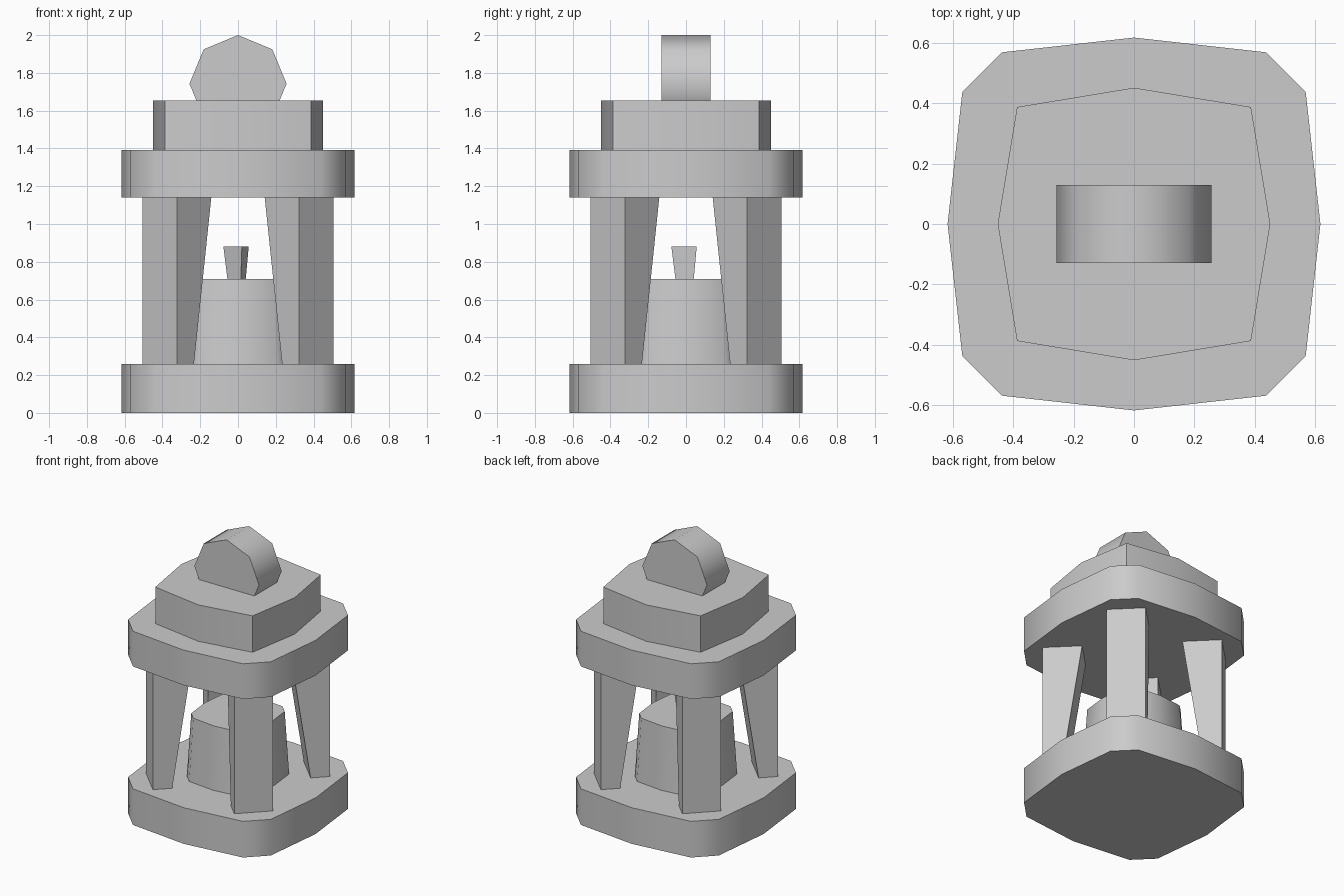
import bpy, bmesh
from math import sin, cos, radians, pi
from mathutils import Matrix

if "Cube" in bpy.data.objects:
    bpy.data.objects.remove(bpy.data.objects["Cube"])


def loft(name, lower, upper, smooth=None):
    """Closed solid between two matching rings of 3D points."""
    bm = bmesh.new()
    a = [bm.verts.new(p) for p in lower]
    b = [bm.verts.new(p) for p in upper]
    n = len(a)
    bm.faces.new(a[::-1])
    bm.faces.new(b)
    for i in range(n):
        j = (i + 1) % n
        bm.faces.new((a[i], a[j], b[j], b[i]))
    bmesh.ops.recalc_face_normals(bm, faces=bm.faces)
    me = bpy.data.meshes.new(name)
    bm.to_mesh(me)
    bm.free()
    ob = bpy.data.objects.new(name, me)
    bpy.context.collection.objects.link(ob)
    if smooth:
        bpy.ops.object.select_all(action='DESELECT')
        ob.select_set(True)
        bpy.context.view_layer.objects.active = ob
        bpy.ops.object.shade_smooth_by_angle(angle=radians(smooth))
    return ob


def ring(quarter, z, s=1.0):
    """Repeat a quarter outline four times around z."""
    pts = []
    for q in range(4):
        c, d = round(cos(q * pi / 2)), round(sin(q * pi / 2))
        pts += [((x * c - y * d) * s, (x * d + y * c) * s, z) for x, y in quarter]
    return pts


def poly(n, r, z, start):
    return [(r * cos(start + 2 * pi * i / n), r * sin(start + 2 * pi * i / n), z)
            for i in range(n)]


PLATE = [(0.617, 0), (0.568, 0.438), (0.438, 0.568)]
CAP = [(0.451, 0), (0.387, 0.387)]
Z_FLOOR, Z_EAVE, Z_ROOF, Z_CAP = 0.26, 1.14, 1.393, 1.655

# Bulging square plates and roof cap
loft("base_plate", ring(PLATE, 0), ring(PLATE, Z_FLOOR), 45)
loft("roof_plate", ring(PLATE, Z_EAVE), ring(PLATE, Z_ROOF), 45)
loft("roof_cap", ring(CAP, Z_ROOF), ring(CAP, Z_CAP), 30)

# Octagonal disc on top, half sunk into the cap
R, ZC = 0.257, 1.743
disc = [[(R * sin(i * pi / 4), y, ZC + R * cos(i * pi / 4)) for i in range(8)]
        for y in (-0.129, 0.129)]
loft("top_disc", disc[0], disc[1], 50)


# Corner pillars: vertical outer face, inner face leaning inward at the top
def pillar_ring(z, depth):
    outer, half = 0.586, 0.128
    return [(outer, -half, z), (outer, half, z),
            (outer - depth, half, z), (outer - depth, -half, z)]


for k, label in enumerate(("back_right", "back_left", "front_left", "front_right")):
    p = loft(label + "_pillar", pillar_ring(Z_FLOOR, 0.128), pillar_ring(Z_EAVE, 0.258))
    p.data.transform(Matrix.Rotation(pi / 4 + k * pi / 2, 4, 'Z'))

# Candle and three-sided wick
loft("candle", ring(PLATE, Z_FLOOR, 0.465), ring(PLATE, 0.71, 0.425), 45)
loft("wick", poly(3, 0.058, 0.71, pi / 4), poly(3, 0.08, 0.88, pi / 4))
